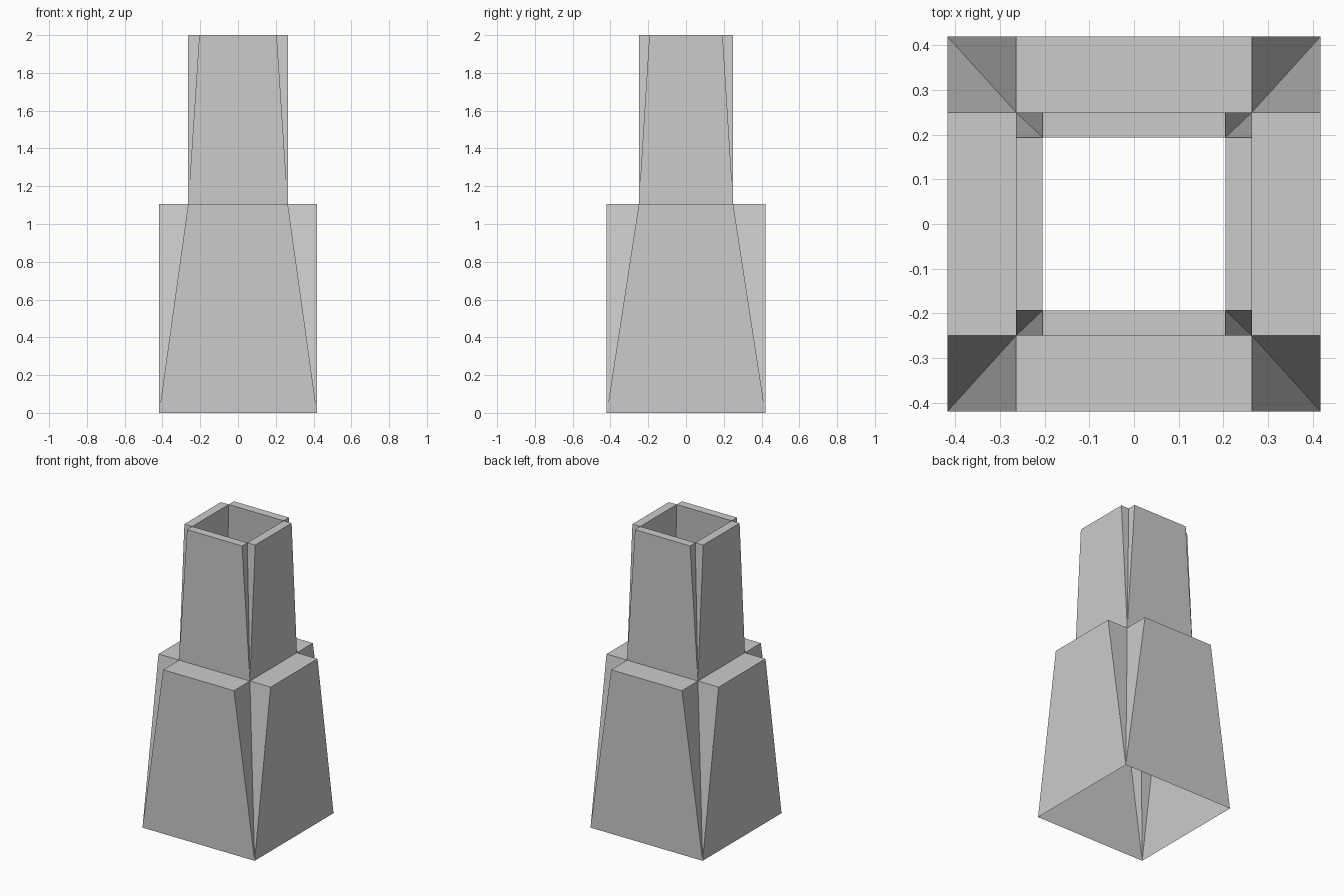
import bpy, bmesh

if "Cube" in bpy.data.objects:
    bpy.data.objects.remove(bpy.data.objects["Cube"])


def wedge(bm, swap, sign, low, high, z0, z1, lined):
    """One wall: upright trapezoid outside, level ledge on top, triangular ends."""
    (w0, d0), (w1, d1) = low, high

    def vert(along, out, z):
        out *= sign
        return bm.verts.new((out, along, z) if swap else (along, out, z))

    bl, br = vert(-w0, d0, z0), vert(w0, d0, z0)
    ol, orr = vert(-w1, d0, z1), vert(w1, d0, z1)
    il, ir = vert(-w1, d1, z1), vert(w1, d1, z1)
    faces = [(bl, br, orr, ol), (ol, orr, ir, il), (bl, ol, il), (br, ir, orr)]
    if lined:
        faces.append((bl, il, ir, br))
    new = [bm.faces.new(f) for f in faces]
    # Point the outer wall away from the axis; flip the whole wall together
    new[0].normal_update()
    facing = new[0].normal.x if swap else new[0].normal.y
    if facing * sign < 0:
        for f in new:
            f.normal_flip()


def tier(name, low, high, z0, z1, lined):
    bm = bmesh.new()
    for sign in (-1, 1):
        wedge(bm, False, sign, low, high, z0, z1, lined)
        wedge(bm, True, sign, low[::-1], high[::-1], z0, z1, lined)
    bmesh.ops.remove_doubles(bm, verts=bm.verts, dist=0.0005)
    mesh = bpy.data.meshes.new(name)
    bm.to_mesh(mesh)
    bm.free()
    bpy.context.collection.objects.link(bpy.data.objects.new(name, mesh))


# Half sizes (x, y) where the walls meet at each level
foot, waist, rim = (0.418, 0.42), (0.264, 0.25), (0.205, 0.194)

# Wide lower tier, an open shell underneath
tier("lower_tier", foot, waist, 0.0, 1.105, False)
# Narrow upper tier with sloping inner lining
tier("upper_tier", waist, rim, 1.105, 2.0, True)
